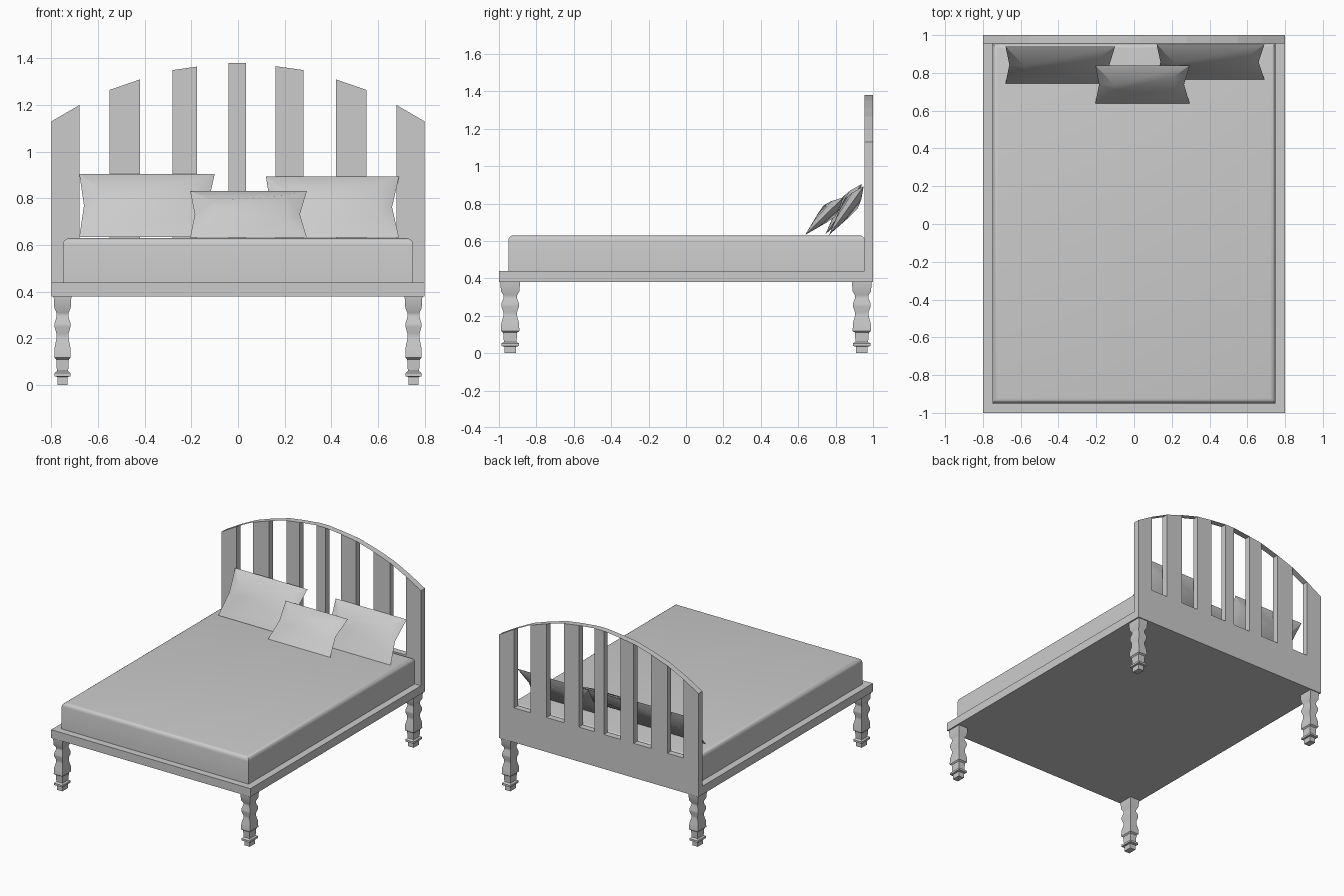
import bpy, bmesh, math
from mathutils import Vector

if "Cube" in bpy.data.objects:
    bpy.data.objects.remove(bpy.data.objects["Cube"])

grey = bpy.data.materials.new("light_grey")
grey.diffuse_color = (0.6, 0.6, 0.6, 1)
grey.use_nodes = True
grey.node_tree.nodes["Principled BSDF"].inputs["Base Color"].default_value = grey.diffuse_color


def finish(bm, name, smooth=None):
    """Turn a bmesh into a named object."""
    bmesh.ops.recalc_face_normals(bm, faces=[f for f in bm.faces])
    me = bpy.data.meshes.new(name)
    bm.to_mesh(me)
    bm.free()
    ob = bpy.data.objects.new(name, me)
    bpy.context.collection.objects.link(ob)
    me.materials.append(grey)
    if smooth:
        bpy.ops.object.select_all(action='DESELECT')
        ob.select_set(True)
        bpy.context.view_layer.objects.active = ob
        bpy.ops.object.shade_smooth_by_angle(angle=math.radians(smooth))
    return ob


def box(lo, hi):
    bm = bmesh.new()
    bmesh.ops.create_cube(bm, size=1)
    for v in bm.verts:
        v.co = [lo[i] + (v.co[i] + 0.5) * (hi[i] - lo[i]) for i in range(3)]
    return bm


# Bed frame
finish(box((-0.8, -1, 0.38), (0.8, 0.955, 0.44)), "bed_frame")

# Mattress with rounded top edges
bm = box((-0.75, -0.95, 0.44), (0.75, 0.955, 0.63))
top = [e for e in bm.edges if all(v.co.z > 0.6 for v in e.verts)]
bmesh.ops.bevel(bm, geom=top, offset=0.028, segments=4, profile=0.5, affect='EDGES')
finish(bm, "mattress", 35)

# Headboard: solid lower panel with seven slats, cut as one comb outline
Y0, Y1, SILL = 0.955, 1.0, 0.63
slats = [(-0.8, 1.13, -0.68, 1.20), (-0.55, 1.265, -0.42, 1.31),
         (-0.28, 1.35, -0.175, 1.365), (-0.04, 1.38, 0.035, 1.38),
         (0.16, 1.367, 0.28, 1.35), (0.42, 1.31, 0.55, 1.265),
         (0.68, 1.20, 0.8, 1.13)]
outline = [(-0.8, 0.38), (0.8, 0.38)]
for i, (xa, za, xb, zb) in reversed(list(enumerate(slats))):
    outline += [(xb, zb), (xa, za)]
    if i:
        outline += [(xa, SILL), (slats[i - 1][2], SILL)]
bm = bmesh.new()
face = bm.faces.new([bm.verts.new((x, Y0, z)) for x, z in outline])
ext = bmesh.ops.extrude_face_region(bm, geom=[face])
for v in ext["geom"]:
    if isinstance(v, bmesh.types.BMVert):
        v.co.y = Y1
finish(bm, "headboard")

# Thin arched strip bridging the slat tops
bm = bmesh.new()
for a, b in zip(slats, slats[1:]):
    bm.faces.new([bm.verts.new(p) for p in (
        (a[2], Y0, a[3]), (b[0], Y0, b[1]), (b[0], Y1, b[1]), (a[2], Y1, a[3]))])
finish(bm, "arch_strip")

# Square turned legs: (height, half width), deeper than wide
leg_profile = [(0, 0.022), (0.035, 0.022), (0.038, 0.034), (0.052, 0.034),
               (0.06, 0.024), (0.11, 0.027), (0.118, 0.035), (0.16, 0.034),
               (0.20, 0.026), (0.22, 0.026), (0.25, 0.034), (0.265, 0.034),
               (0.295, 0.025), (0.31, 0.026), (0.33, 0.035), (0.38, 0.038)]
corners = [(-1, -1), (1, -1), (1, 1), (-1, 1)]
for sx, sy in corners:
    bm = bmesh.new()
    rings = [[bm.verts.new((sx * 0.752 + cx * w, sy * 0.94 + cy * w * 1.4, z))
              for cx, cy in corners] for z, w in leg_profile]
    for r, s in zip(rings, rings[1:]):
        for k in range(4):
            n = (k + 1) % 4
            bm.faces.new((r[k], r[n], s[n], s[k]))
    bm.faces.new(rings[0])
    bm.faces.new(rings[-1])
    name = ("front" if sy < 0 else "back") + ("_left" if sx < 0 else "_right") + "_leg"
    finish(bm, name, 40)


def pillow(name, x0, x1, low, high):
    """Pinched cushion leaning from the low (y, z) edge to the high one."""
    bm = bmesh.new()
    base = Vector((0, *low))
    up = Vector((0, *high)) - base
    nrm = Vector((0, -up.z, up.y)).normalized()

    def pt(x, v, n):
        return bm.verts.new(base + Vector((x, 0, 0)) + up * v + nrm * n)

    bl, br, tr, tl = pt(x0, 0, 0), pt(x1, 0, 0), pt(x1, 1, 0), pt(x0, 1, 0)
    pl, pr = pt(x0 + 0.02, 0.5, 0), pt(x1 - 0.03, 0.5, 0)
    for side in (1, -1):
        il0 = pt(x0 + 0.10, 0.47, 0.035 * side)
        il1 = pt(x0 + 0.10, 0.64, 0.043 * side)
        ir0 = pt(x1 - 0.085, 0.32, 0.022 * side)
        ir1 = pt(x1 - 0.085, 0.80, 0.030 * side)
        for f in ((bl, br, ir0, il0), (il0, ir0, ir1, il1), (il1, ir1, tr, tl),
                  (bl, il0, pl), (il0, il1, pl), (il1, tl, pl),
                  (br, pr, ir0), (ir0, pr, ir1), (ir1, pr, tr)):
            bm.faces.new(f)
    finish(bm, name, 30)


# Pillows
pillow("left_pillow", -0.68, -0.10, (0.745, 0.635), (0.94, 0.905))
pillow("right_pillow", 0.12, 0.69, (0.765, 0.632), (0.95, 0.893))
pillow("front_pillow", -0.205, 0.295, (0.637, 0.632), (0.84, 0.832))
